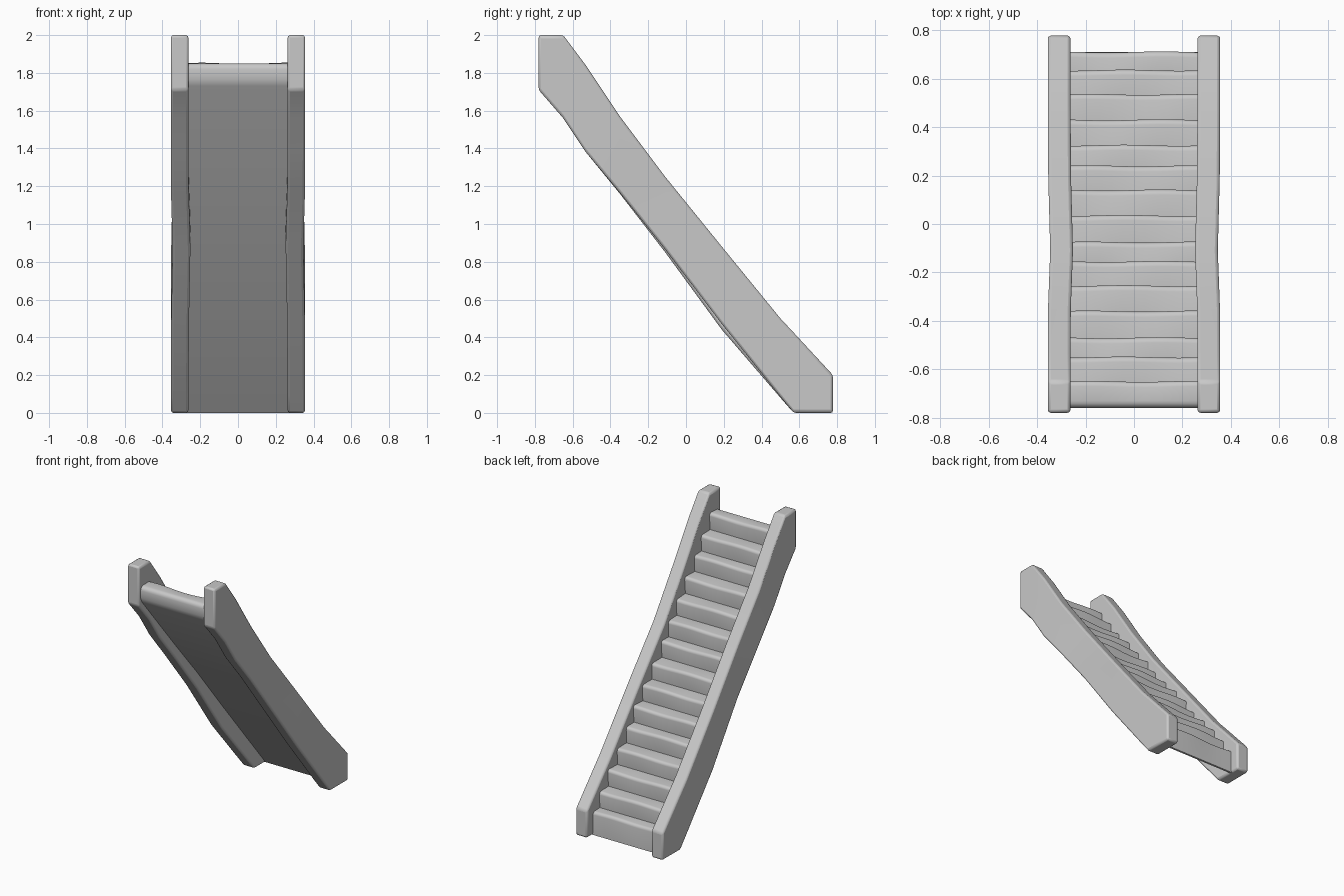
import bpy, bmesh, math

if "Cube" in bpy.data.objects:
    bpy.data.objects.remove(bpy.data.objects["Cube"])

grey = bpy.data.materials.new("plain grey")
grey.diffuse_color = (0.58, 0.58, 0.58, 1)
grey.use_nodes = True
grey.node_tree.nodes["Principled BSDF"].inputs["Base Color"].default_value = grey.diffuse_color


def loft(name, rings, bevel=0):
    """Join closed rings of points into a capped solid, optionally with softened edges."""
    bm = bmesh.new()
    vs = [[bm.verts.new(p) for p in ring] for ring in rings]
    n = len(vs[0])
    for a, b in zip(vs, vs[1:]):
        for i in range(n):
            j = (i + 1) % n
            bm.faces.new((a[i], a[j], b[j], b[i]))
    bm.faces.new(vs[0])
    bm.faces.new(vs[-1])
    bmesh.ops.recalc_face_normals(bm, faces=bm.faces)
    me = bpy.data.meshes.new(name)
    bm.to_mesh(me)
    bm.free()
    me.materials.append(grey)
    ob = bpy.data.objects.new(name, me)
    bpy.context.collection.objects.link(ob)
    if bevel:
        mod = ob.modifiers.new("soft edges", "BEVEL")
        mod.width = bevel
        mod.segments = 2
        mod.limit_method = 'ANGLE'
        mod.angle_limit = math.radians(32)
    bpy.context.view_layer.objects.active = ob
    ob.select_set(True)
    bpy.ops.object.shade_smooth_by_angle(angle=math.radians(35))
    ob.select_set(False)
    return ob


# Side rails: sections along y as (y, bottom z, top z, inward bend, right rail's bottom lift)
sections = [(-0.78, 1.71, 2.0, 0, 0), (-0.65, 1.56, 2.0, 0, 0), (-0.53, 1.38, 1.84, 0, 0),
            (-0.35, 1.16, 1.57, 0.001, 0.005), (-0.11, 0.85, 1.25, 0.010, 0.015),
            (0.19, 0.44, 0.88, 0.002, 0.03), (0.5, 0.08, 0.5, 0, 0.005),
            (0.57, 0.0, 0.425, 0, 0), (0.778, 0.0, 0.2, 0, 0)]
for side, name in ((-1, "left_rail"), (1, "right_rail")):
    rings = []
    for y, lo, hi, bend, lift in sections:
        a, b = side * (0.262 - bend), side * (0.356 - bend)
        if side > 0:
            lo += lift
        rings.append([(a, y, lo), (b, y, lo), (b, y, hi), (a, y, hi)])
    loft(name, rings, 0.013)

# Stair body: stepped profile with rounded, slightly wavy nosings, swept across x
nosings = [0.71, 0.635, 0.535, 0.43, 0.325, 0.24, 0.14, 0.035, -0.075,
           -0.155, -0.255, -0.36, -0.47, -0.55, -0.65]
rise, first, radius = 0.12, 0.17, 0.022
rings = []
for k in range(13):
    x = -0.28 + 0.56 * k / 12
    ring = [(x, 0.695, 0.0), (x, 0.71, 0.0)]
    for i, y in enumerate(nosings):
        z = first + rise * i
        wave = 0.004 * math.sin(x * 14 + i * 2.1)
        if i:
            ring.append((x, y - 0.006, z - rise))
        for s in range(5):
            t = math.pi / 2 * s / 4
            ring.append((x, y + wave * 0.6 - radius + radius * math.cos(t),
                         z + wave - radius + radius * math.sin(t)))
    # rounded lip at the top end
    for s in range(5):
        t = math.pi / 2 * s / 4
        ring.append((x, -0.73 - 0.03 * math.sin(t), 1.82 + 0.03 * math.cos(t)))
    ring += [(x, -0.76, 1.765), (x, -0.745, 1.73)]
    rings.append(ring)
loft("stair_steps", rings)
